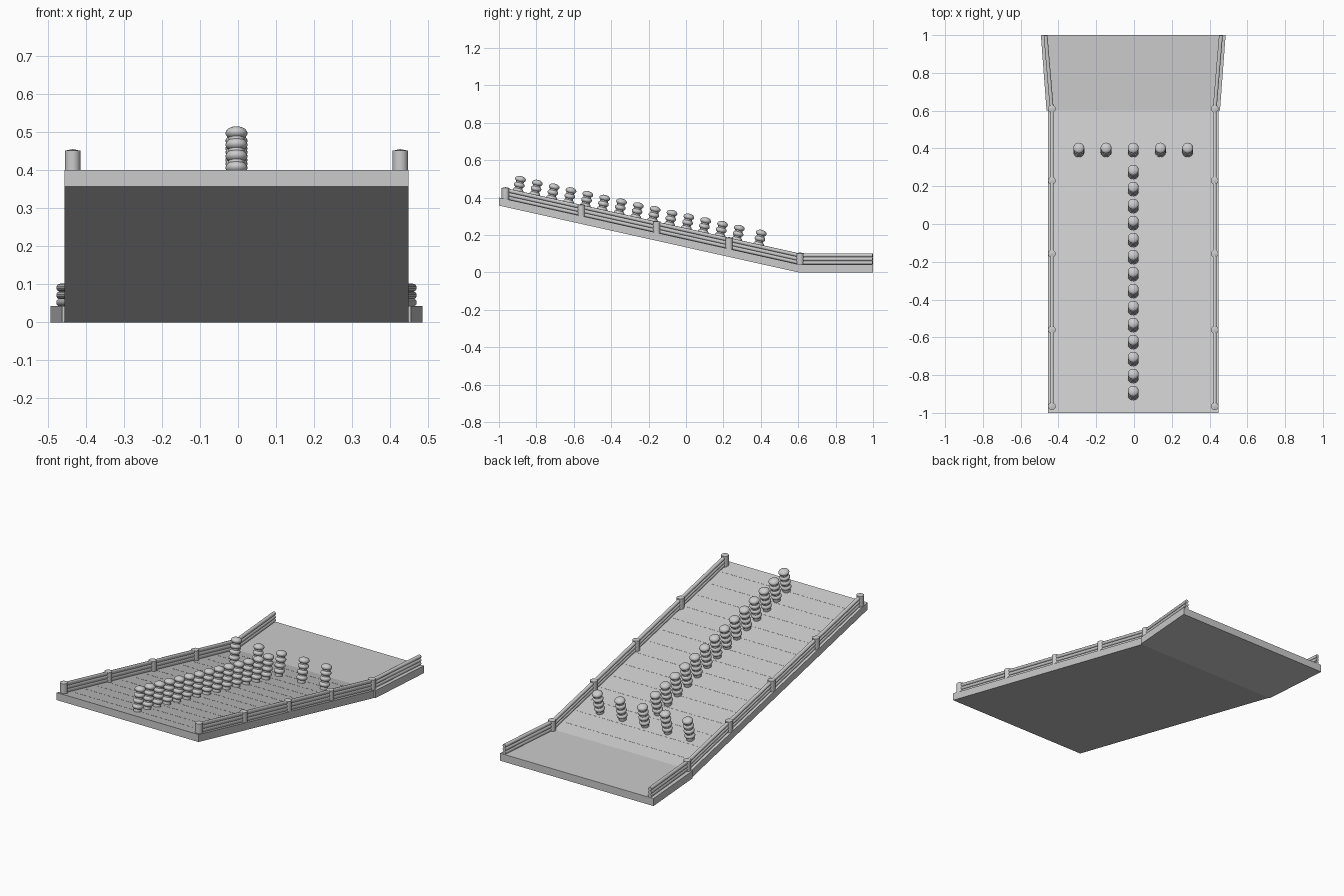
import bpy, bmesh, math
from mathutils import Vector, Matrix

if "Cube" in bpy.data.objects:
    bpy.data.objects.remove(bpy.data.objects["Cube"])

CX = -0.004                      # centre line of the deck
SLOPE = -0.357 / 1.6
TILT = math.atan(SLOPE)
THICK = 0.043


def top(y):
    """Height of the walking surface at y."""
    return THICK + max(0.0, (y - 0.6) * SLOPE)


def finish(name, bm, smooth=False):
    bmesh.ops.recalc_face_normals(bm, faces=bm.faces)
    me = bpy.data.meshes.new(name)
    bm.to_mesh(me)
    bm.free()
    ob = bpy.data.objects.new(name, me)
    bpy.context.collection.objects.link(ob)
    if smooth:
        bpy.context.view_layer.objects.active = ob
        ob.select_set(True)
        bpy.ops.object.shade_smooth_by_angle(angle=math.radians(40))
        ob.select_set(False)
    return ob


def slab(bm, y0, y1, w0, w1, z0, z1, thick):
    """Box between two cross-sections; z0 and z1 are the top heights."""
    rings = []
    for y, w, z in ((y0, w0, z0), (y1, w1, z1)):
        rings.append([bm.verts.new((CX + x, y, h)) for x, h in
                      ((-w, z - thick), (w, z - thick), (w, z), (-w, z))])
    a, b = rings
    bm.faces.new(a)
    bm.faces.new(b)
    for i in range(4):
        j = (i + 1) % 4
        bm.faces.new((a[i], a[j], b[j], b[i]))


def rod(bm, p, q, r, seg=10):
    p, q = Vector(p), Vector(q)
    d = q - p
    m = Matrix.Translation((p + q) / 2) @ d.to_track_quat('Z', 'Y').to_matrix().to_4x4()
    bmesh.ops.create_cone(bm, cap_ends=True, segments=seg, radius1=r, radius2=r,
                          depth=d.length, matrix=m)


# sloping ramp deck
bm = bmesh.new()
slab(bm, -1, 0.6, 0.452, 0.452, top(-1), THICK, THICK)
finish("ramp_deck", bm)

# flared flat landing
bm = bmesh.new()
slab(bm, 0.6, 1, 0.459, 0.489, THICK, THICK, THICK)
finish("landing", bm)

# fine plank seams across the ramp
bm = bmesh.new()
for i in range(14):
    y = -0.91 + i * 0.11
    slab(bm, y, y + 0.003, 0.41, 0.41, top(y) + 0.0006, top(y + 0.003) + 0.0006, 0.002)
finish("plank_seams", bm)

# handrails and posts on both sides
for side, sx in (("left", -1), ("right", 1)):
    bm = bmesh.new()
    for h in (0.009, 0.028, 0.048):
        a = (CX + sx * 0.431, -0.965, top(-0.965) + h)
        b = (CX + sx * 0.431, 0.605, THICK + h)
        c = (CX + sx * 0.464, 0.998, THICK + h)
        rod(bm, a, b, 0.0105)
        rod(bm, b, c, 0.0105)
    finish(side + "_rails", bm, True)

    bm = bmesh.new()
    for y in (-0.965, -0.56, -0.157, 0.23, 0.61):
        x, z = CX + sx * 0.431, top(y)
        rod(bm, (x, y, z - 0.02), (x, y, z + 0.059), 0.0205, 12)
        bmesh.ops.create_cone(bm, cap_ends=True, segments=12, radius1=0.0205, radius2=0.002,
                              depth=0.004, matrix=Matrix.Translation((x, y, z + 0.061)))
    finish(side + "_posts", bm, True)

# stacked round bollards, square to the slope
bm = bmesh.new()
spots = [(0, -0.911 + 0.09 * i) for i in range(14)]
spots += [(0.144 * k, 0.376) for k in range(-2, 3)]
for x, y in spots:
    base = Matrix.Translation((CX + x, y, top(y))) @ Matrix.Rotation(TILT, 4, 'X')
    bmesh.ops.create_cone(bm, cap_ends=True, segments=16, radius1=0.021, radius2=0.021,
                          depth=0.12, matrix=base @ Matrix.Translation((0, 0, 0.055)))
    for k in range(4):
        m = base @ Matrix.Translation((0, 0, 0.027 + k * 0.031)) @ Matrix.Diagonal((0.029, 0.029, 0.0175, 1))
        bmesh.ops.create_uvsphere(bm, u_segments=20, v_segments=12, radius=1, matrix=m)
finish("bollards", bm, True)
